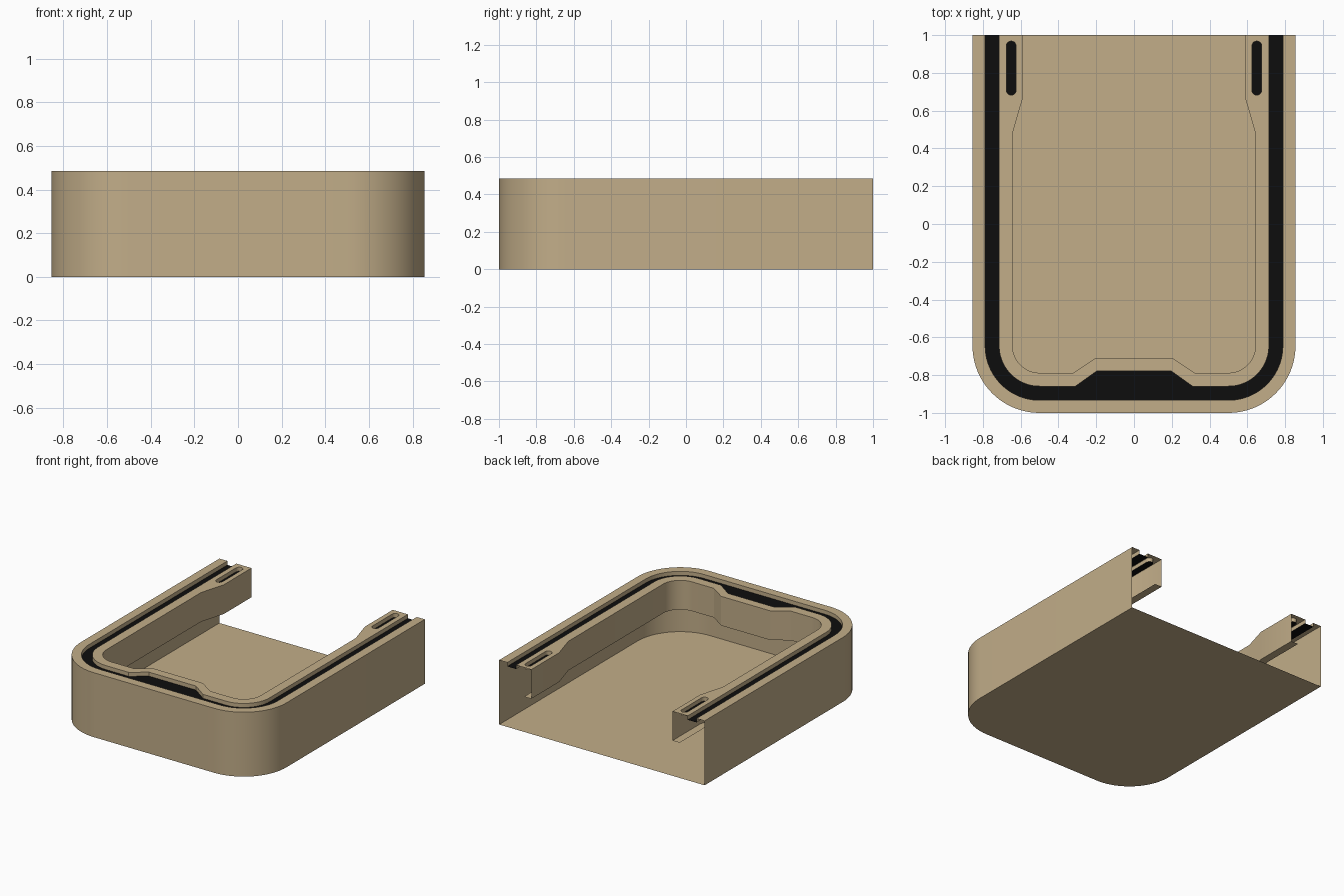
import bpy, bmesh, math

if "Cube" in bpy.data.objects:
    bpy.data.objects.remove(bpy.data.objects["Cube"])

H, LIP_Z, GROOVE_Z = 0.485, 0.265, 0.455
CX, CY = 0.5, -0.645          # shared centre of the front corner arcs


def material(name, col):
    m = bpy.data.materials.new(name)
    m.diffuse_color = (*col, 1)
    m.use_nodes = True
    m.node_tree.nodes["Principled BSDF"].inputs["Base Color"].default_value = m.diffuse_color
    return m


TAN = material("tan", (0.54, 0.42, 0.25))
BLACK = material("black", (0.004, 0.004, 0.004))


def path(r, bump=0.0, b0=0.195, b1=0.31, widen=0.0):
    """Right half of a U-shaped outline, from the open back to the front centre."""
    x, y = CX + r, CY - r
    pts = [(x - widen, 1), (x - widen, 0.67), (x, 0.48)]
    for i in range(21):
        a = math.pi / 2 * i / 20
        pts.append((CX + r * math.cos(a), CY - r * math.sin(a)))
    return pts + [(b1, y), (b0, y + bump), (0, y + bump)]


def finish(name, bm, mat):
    me = bpy.data.meshes.new(name)
    bm.to_mesh(me)
    bm.free()
    me.materials.append(mat)
    ob = bpy.data.objects.new(name, me)
    bpy.context.collection.objects.link(ob)
    bpy.ops.object.select_all(action='DESELECT')
    ob.select_set(True)
    bpy.context.view_layer.objects.active = ob
    bpy.ops.object.shade_smooth_by_angle(angle=math.radians(25))
    ob.modifiers.new("mirror", 'MIRROR').use_clip = True
    return ob


def ring(bm, pts, z):
    return [bm.verts.new((x, y, z)) for x, y in pts]


def strip(name, mat, *levels):
    """Skin consecutive (outline, height) pairs into one ribbon."""
    bm = bmesh.new()
    rows = [ring(bm, p, z) for p, z in levels]
    for a, b in zip(rows, rows[1:]):
        for i in range(len(a) - 1):
            bm.faces.new((a[i], a[i + 1], b[i + 1], b[i]))
    return finish(name, bm, mat)


def plate(name, mat, pts, z):
    bm = bmesh.new()
    bm.faces.new(ring(bm, pts, z))
    return finish(name, bm, mat)


outer = path(0.355)
groove_out = path(0.288)
groove_in = path(0.214, 0.082)
lip = path(0.143, 0.077, 0.205, 0.32, 0.055)
flange = path(0.203, 0.077, 0.2, 0.31, 0.055)

# Hollow outer shell and floor, open at the back
strip("outer_wall", TAN, (outer, H), (outer, 0))
plate("floor", TAN, outer + [(0, 1)], 0)

# Rim with recessed dark channel
strip("outer_rim", TAN, (groove_out, GROOVE_Z), (groove_out, H), (outer, H))
strip("channel_floor", BLACK, (groove_in, GROOVE_Z), (groove_out, GROOVE_Z))
strip("channel_inner_wall", TAN, (groove_in, H), (groove_in, GROOVE_Z))
strip("inner_rim", TAN, (lip[2:], H), (groove_in[2:], H))

# Inner lip with a narrow turned-back flange
strip("inner_lip", TAN, (flange, LIP_Z), (lip, LIP_Z), (lip, H))

# Slot outline near the open end
slot = []
for cy, start in ((0.942, 0), (0.708, math.pi)):
    for i in range(11):
        a = start + math.pi * i / 10
        slot.append((0.65 + 0.026 * math.cos(a), cy + 0.026 * math.sin(a)))

# Rear rim pad with the slot cut through it
bm = bmesh.new()
edges = []
for pts in (groove_in[:3] + lip[2::-1], slot):
    vs = ring(bm, pts, H)
    edges += [bm.edges.new((vs[i - 1], vs[i])) for i in range(len(vs))]
bmesh.ops.triangle_fill(bm, edges=edges, use_beauty=True, normal=(0, 0, 1))
for f in bm.faces:
    f.normal_update()
    if f.normal.z < 0:
        f.normal_flip()
finish("rear_rim_pad", bm, TAN)

strip("slot_wall", TAN, (slot + slot[:1], H), (slot + slot[:1], GROOVE_Z))
plate("slot_floor", BLACK, slot, GROOVE_Z)
